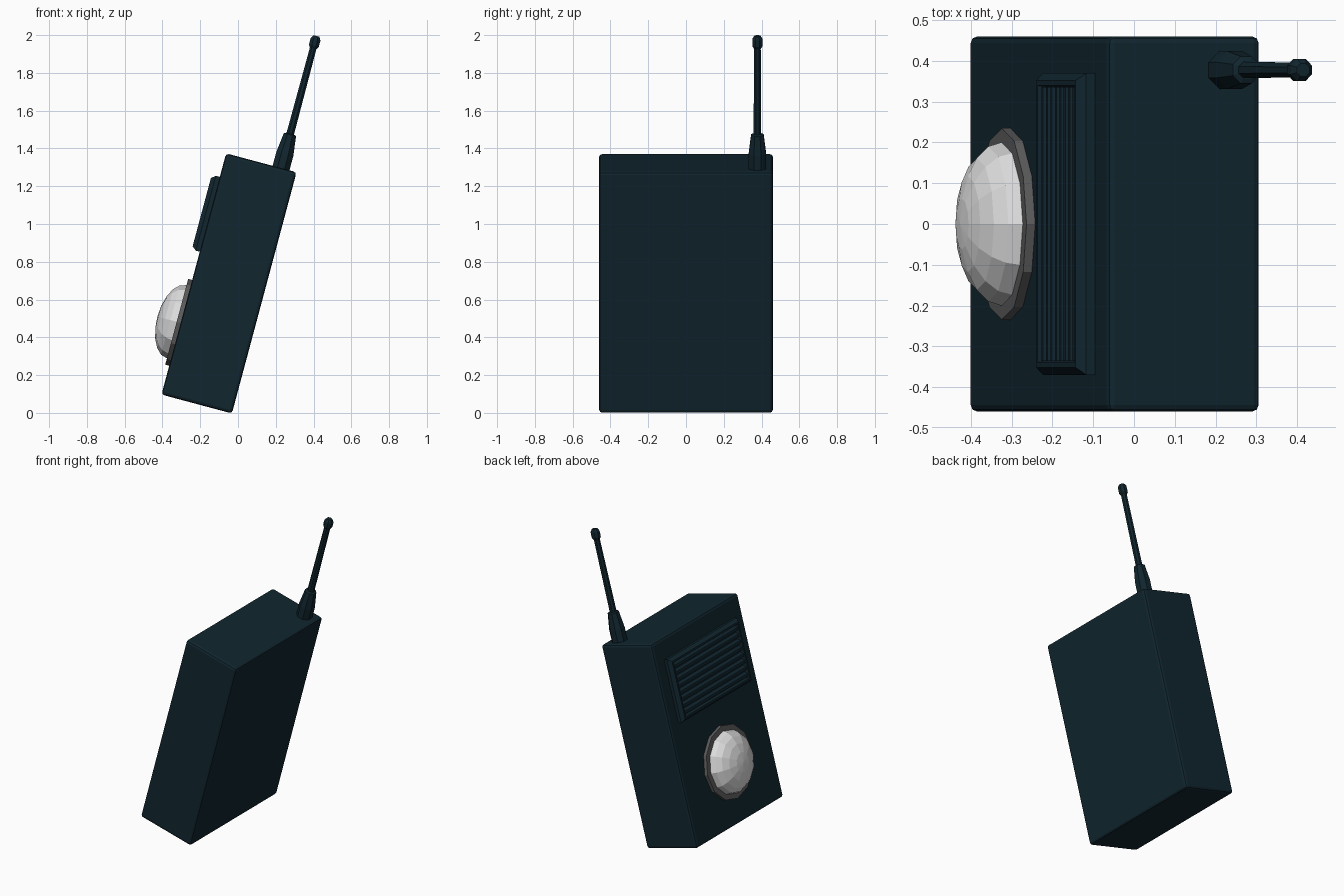
import bpy, bmesh, math
from mathutils import Matrix, Vector

if "Cube" in bpy.data.objects:
    bpy.data.objects.remove(bpy.data.objects["Cube"])

# Everything is built upright (face plate at x = 0, base at z = 0), then leaned back 15 degrees
LEAN = Matrix.Translation((-0.405, 0, 0.097)) @ Matrix.Rotation(math.radians(15), 4, 'Y')


def material(name, rgb):
    m = bpy.data.materials.new(name)
    m.diffuse_color = (*rgb, 1)
    m.use_nodes = True
    m.node_tree.nodes["Principled BSDF"].inputs["Base Color"].default_value = m.diffuse_color
    return m


NAVY = material("dark_blue_plastic", (0.0055, 0.019, 0.028))
GREY = material("dark_grey_ring", (0.11, 0.11, 0.11))
SILVER = material("light_grey_dome", (0.72, 0.72, 0.72))


def finish(name, bm, mat):
    bmesh.ops.recalc_face_normals(bm, faces=bm.faces)
    bm.transform(LEAN)
    me = bpy.data.meshes.new(name)
    bm.to_mesh(me)
    bm.free()
    me.materials.append(mat)
    ob = bpy.data.objects.new(name, me)
    bpy.context.collection.objects.link(ob)
    return ob


def lathe(name, profile, sides, place, mat):
    """Revolve (radius, height) points around z, closing both ends."""
    bm = bmesh.new()
    rings = [[bm.verts.new((r * math.cos(2 * math.pi * i / sides),
                            r * math.sin(2 * math.pi * i / sides), h))
              for i in range(sides)] for r, h in profile]
    for a, b in zip(rings, rings[1:]):
        for i in range(sides):
            j = (i + 1) % sides
            bm.faces.new((a[i], a[j], b[j], b[i]))
    bm.faces.new(rings[0])
    bm.faces.new(rings[-1])
    bmesh.ops.remove_doubles(bm, verts=bm.verts, dist=1e-5)
    bm.transform(place)
    return finish(name, bm, mat)


# Main case with narrow rounded edges
bm = bmesh.new()
bmesh.ops.create_cube(bm, size=1, matrix=Matrix.Translation((0.193, 0, 0.661))
                      @ Matrix.Diagonal((0.386, 0.92, 1.322, 1)))
bmesh.ops.bevel(bm, geom=bm.edges[:], offset=0.016, segments=2, profile=0.5, affect='EDGES')
finish("case", bm, NAVY)

# Speaker frame: nested rectangles (half width, half height, x) joined into a bevelled rim
bm = bmesh.new()
ZC = 0.988
loops = [(0.37, 0.205, 0.005), (0.37, 0.205, -0.022), (0.352, 0.187, -0.044),
         (0.34, 0.175, -0.044), (0.335, 0.17, -0.018)]
rects = [[bm.verts.new((x, sy * w, ZC + sz * h))
          for sy, sz in ((-1, -1), (1, -1), (1, 1), (-1, 1))] for w, h, x in loops]
for a, b in zip(rects, rects[1:]):
    for i in range(4):
        j = (i + 1) % 4
        bm.faces.new((a[i], a[j], b[j], b[i]))
bm.faces.new(rects[0])
bm.faces.new(rects[-1])
finish("speaker_frame", bm, NAVY)

# Horizontal slats, each a wedge-shaped bar
bm = bmesh.new()
COUNT = 8
pitch = 0.34 / COUNT
for k in range(COUNT):
    z = ZC - 0.17 + k * pitch
    section = [(-0.017, z + 0.004), (-0.038, z + 0.01),
               (-0.038, z + pitch - 0.016), (-0.017, z + pitch - 0.004)]
    ends = [[bm.verts.new((x, y, zz)) for x, zz in section] for y in (-0.336, 0.336)]
    for i in range(4):
        j = (i + 1) % 4
        bm.faces.new((ends[0][i], ends[0][j], ends[1][j], ends[1][i]))
    for e in ends:
        bm.faces.new(e)
finish("speaker_slats", bm, NAVY)

# Round dome and its ring, facing out of the face plate
OUT = Matrix.Translation((0, 0, 0.393)) @ Matrix.Rotation(math.radians(-90), 4, 'Y')
lathe("dome_ring", [(0.235, -0.01), (0.235, 0.022)], 12, OUT, GREY)
dome = [(0.2, 0.005)] + [(0.2 * math.cos(t), 0.024 + 0.104 * math.sin(t))
                         for t in (math.radians(18 * k) for k in range(5))]
bm_tip = (0.0004, 0.128)
lathe("dome", dome + [bm_tip], 12, OUT, SILVER)

# Antenna: tapered socket, rod and rounded tip
UP = Matrix.Translation((0.301, 0.378, 0)) @ Matrix.Rotation(math.pi / 8, 4, 'Z')
lathe("antenna_socket", [(0.05, 1.30), (0.05, 1.40), (0.036, 1.505), (0.024, 1.51)], 8, UP, NAVY)
lathe("antenna_rod", [(0.022, 1.49), (0.019, 2.0)], 8, UP, NAVY)
lathe("antenna_tip", [(0.018, 1.975), (0.029, 1.993), (0.029, 2.028), (0.017, 2.046)], 8, UP, NAVY)
